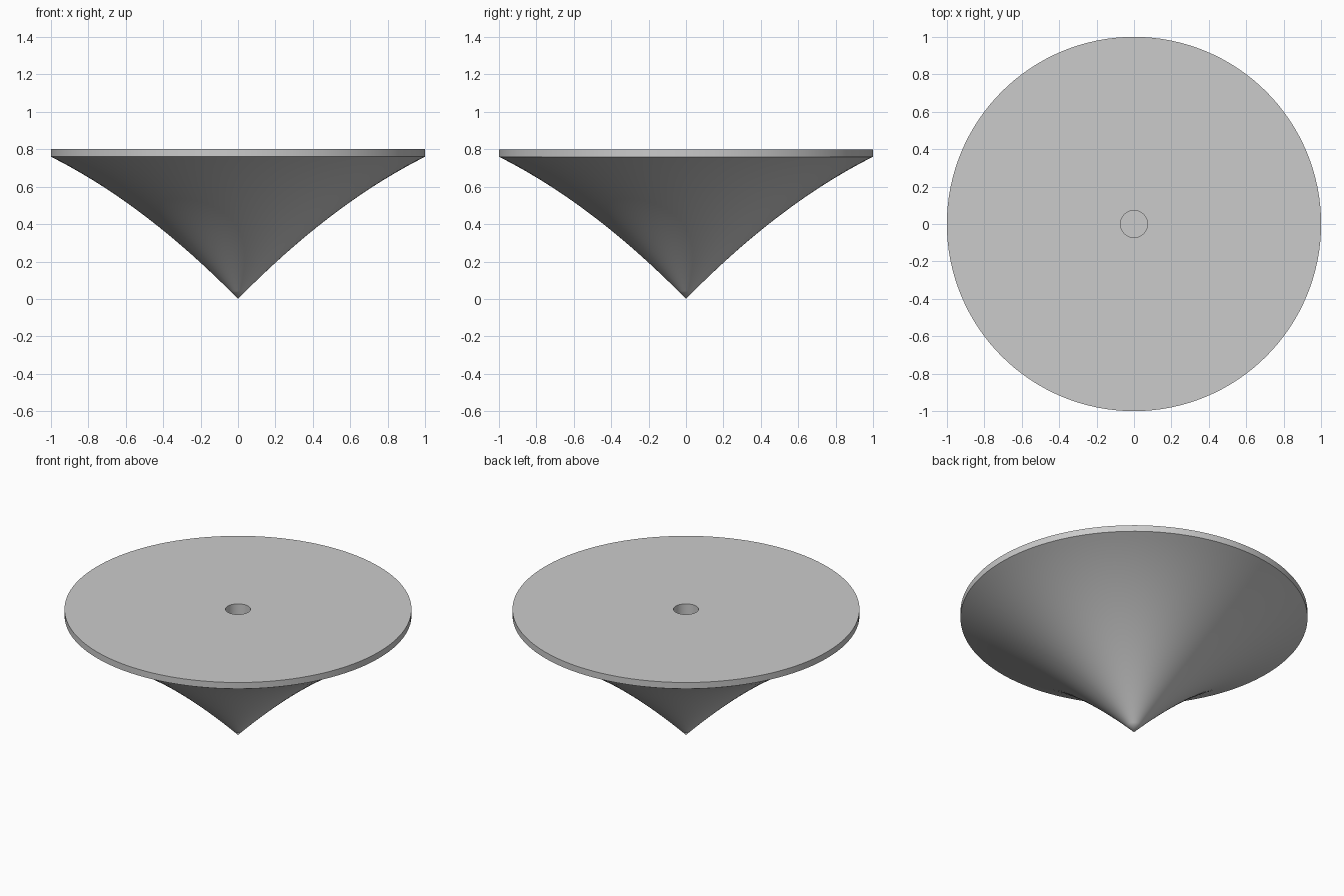
import bpy, bmesh, math

SEGMENTS = 128
RIM_BOTTOM, TOP = 0.76, 0.80
HOLE_RADIUS, HOLE_FLOOR = 0.072, 0.55

cube = bpy.data.objects.get("Cube")
if cube:
    bpy.data.objects.remove(cube, do_unlink=True)

grey = bpy.data.materials.new("plain grey")
grey.use_nodes = True
colour = (0.6, 0.6, 0.6, 1)
grey.diffuse_color = colour
grey.node_tree.nodes["Principled BSDF"].inputs["Base Color"].default_value = colour

# Flared underside, from the tip out to the rim
steps = 24
profile = []
for i in range(steps + 1):
    r = i / steps
    profile.append((r, 1.02 * r - 0.26 * r * r))

# Rim band, flat top and blind centre hole
profile += [(1, TOP), (HOLE_RADIUS, TOP), (HOLE_RADIUS, HOLE_FLOOR), (0, HOLE_FLOOR)]

# Turn the profile around the vertical axis
bm = bmesh.new()
verts = [bm.verts.new((r, 0, z)) for r, z in profile]
edges = [bm.edges.new(pair) for pair in zip(verts, verts[1:])]
bmesh.ops.spin(bm, geom=verts + edges, cent=(0, 0, 0), axis=(0, 0, 1),
               angle=math.tau, steps=SEGMENTS)
bmesh.ops.remove_doubles(bm, verts=bm.verts, dist=0.0001)
bmesh.ops.recalc_face_normals(bm, faces=bm.faces)
mesh = bpy.data.meshes.new("spinning_top_body")
bm.to_mesh(mesh)
bm.free()

body = bpy.data.objects.new("spinning_top_body", mesh)
bpy.context.collection.objects.link(body)
mesh.materials.append(grey)

# Smooth curved sides with crisp rim and hole edges
bpy.ops.object.select_all(action="DESELECT")
body.select_set(True)
bpy.context.view_layer.objects.active = body
bpy.ops.object.shade_smooth_by_angle(angle=math.radians(30))
